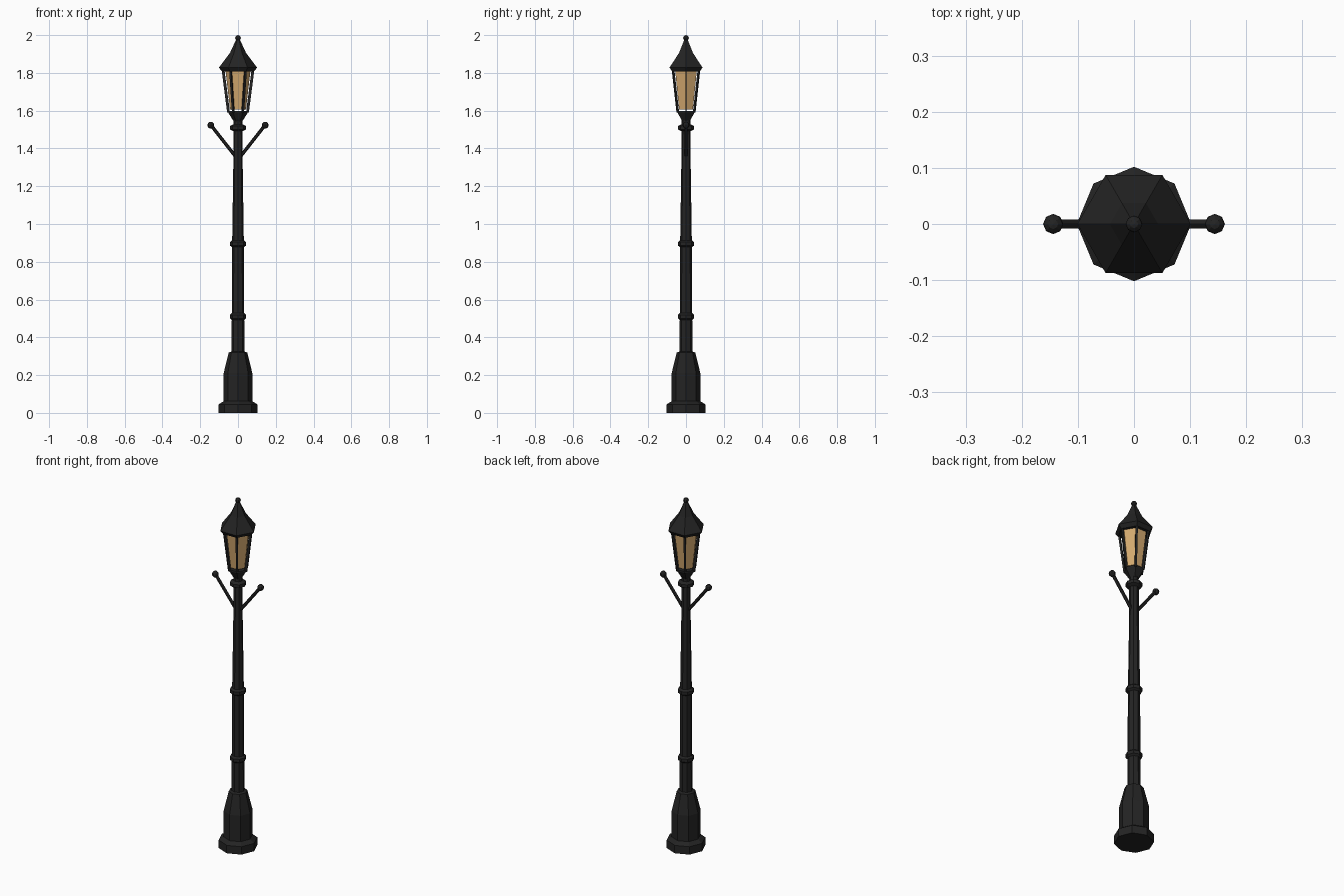
import bpy, bmesh, math
from mathutils import Vector

if "Cube" in bpy.data.objects:
    bpy.data.objects.remove(bpy.data.objects["Cube"])


def material(name, rgb):
    m = bpy.data.materials.new(name)
    m.diffuse_color = (*rgb, 1)
    m.use_nodes = True
    m.node_tree.nodes["Principled BSDF"].inputs["Base Color"].default_value = m.diffuse_color
    return m


IRON = material("black_iron", (0.017, 0.017, 0.017))
GLASS = material("amber_glass", (0.66, 0.40, 0.16))


def finish(name, bm, mat):
    bmesh.ops.recalc_face_normals(bm, faces=bm.faces)
    mesh = bpy.data.meshes.new(name)
    bm.to_mesh(mesh)
    bm.free()
    mesh.materials.append(mat)
    obj = bpy.data.objects.new(name, mesh)
    bpy.context.collection.objects.link(obj)
    return obj


def lathe(name, profile, sides, mat=IRON):
    """Capped faceted solid from (radius, z) pairs, first corner on +x."""
    bm = bmesh.new()
    rings = []
    for r, z in profile:
        rings.append([bm.verts.new((r * math.cos(math.tau * i / sides),
                                    r * math.sin(math.tau * i / sides), z))
                      for i in range(sides)])
    for a, b in zip(rings, rings[1:]):
        for i in range(sides):
            j = (i + 1) % sides
            bm.faces.new((a[i], a[j], b[j], b[i]))
    bm.faces.new(rings[0][::-1])
    bm.faces.new(rings[-1])
    return finish(name, bm, mat)


def ball(name, centre, radius):
    bm = bmesh.new()
    bmesh.ops.create_uvsphere(bm, u_segments=8, v_segments=6, radius=radius)
    bmesh.ops.translate(bm, verts=bm.verts, vec=centre)
    return finish(name, bm, IRON)


def rod(name, start, end, radius):
    start, end = Vector(start), Vector(end)
    axis = end - start
    bm = bmesh.new()
    bmesh.ops.create_cone(bm, cap_ends=True, segments=6, radius1=radius,
                          radius2=radius, depth=axis.length)
    bmesh.ops.rotate(bm, verts=bm.verts, cent=(0, 0, 0),
                     matrix=axis.to_track_quat('Z', 'Y').to_matrix())
    bmesh.ops.translate(bm, verts=bm.verts, vec=(start + end) / 2)
    return finish(name, bm, IRON)


def lantern_bar(name, angle, depth, width):
    """Slanted rectangular bar standing at one corner of the lantern."""
    bm = bmesh.new()
    bmesh.ops.create_cube(bm, size=1)
    for v in bm.verts:
        top = v.co.z > 0
        v.co = ((0.079 if top else 0.050) + v.co.x * depth,
                v.co.y * width, 1.815 if top else 1.59)
    obj = finish(name, bm, IRON)
    obj.rotation_euler.z = angle


# Post: stepped base and tapering column
lathe("base", [(0.102, 0), (0.102, 0.045), (0.076, 0.062), (0.076, 0.21),
               (0.049, 0.32), (0.034, 0.325)], 8)
lathe("column", [(0.034, 0.31), (0.031, 0.9), (0.025, 1.3), (0.024, 1.56)], 8)
for n, (z, r) in enumerate([(0.51, 0.033), (0.895, 0.031), (1.51, 0.025)]):
    lathe(f"collar_{n + 1}", [(r, z - 0.018), (0.043, z - 0.009),
                              (0.043, z + 0.009), (r, z + 0.018)], 8)

# Ladder arms with ball ends
for side, s in (("left", -1), ("right", 1)):
    rod(f"{side}_arm", (s * 0.015, 0, 1.36), (s * 0.143, 0, 1.523), 0.009)
    ball(f"{side}_arm_ball", (s * 0.144, 0, 1.523), 0.018)

# Lantern: cup, glass, corner bars, roof and finial
lathe("lantern_cup", [(0.024, 1.545), (0.052, 1.59), (0.052, 1.598)], 6)
lathe("lantern_glass", [(0.042, 1.606), (0.066, 1.812)], 6, GLASS)
for i in range(6):
    on_x = i % 3 == 0
    lantern_bar(f"lantern_bar_{i + 1}", math.tau * i / 6,
                0.015 if on_x else 0.01, 0.005 if on_x else 0.011)
lathe("lantern_roof", [(0.085, 1.808), (0.101, 1.828), (0.043, 1.905),
                       (0.012, 1.972), (0.006, 1.978)], 6)
ball("finial", (0, 0, 1.985), 0.015)
